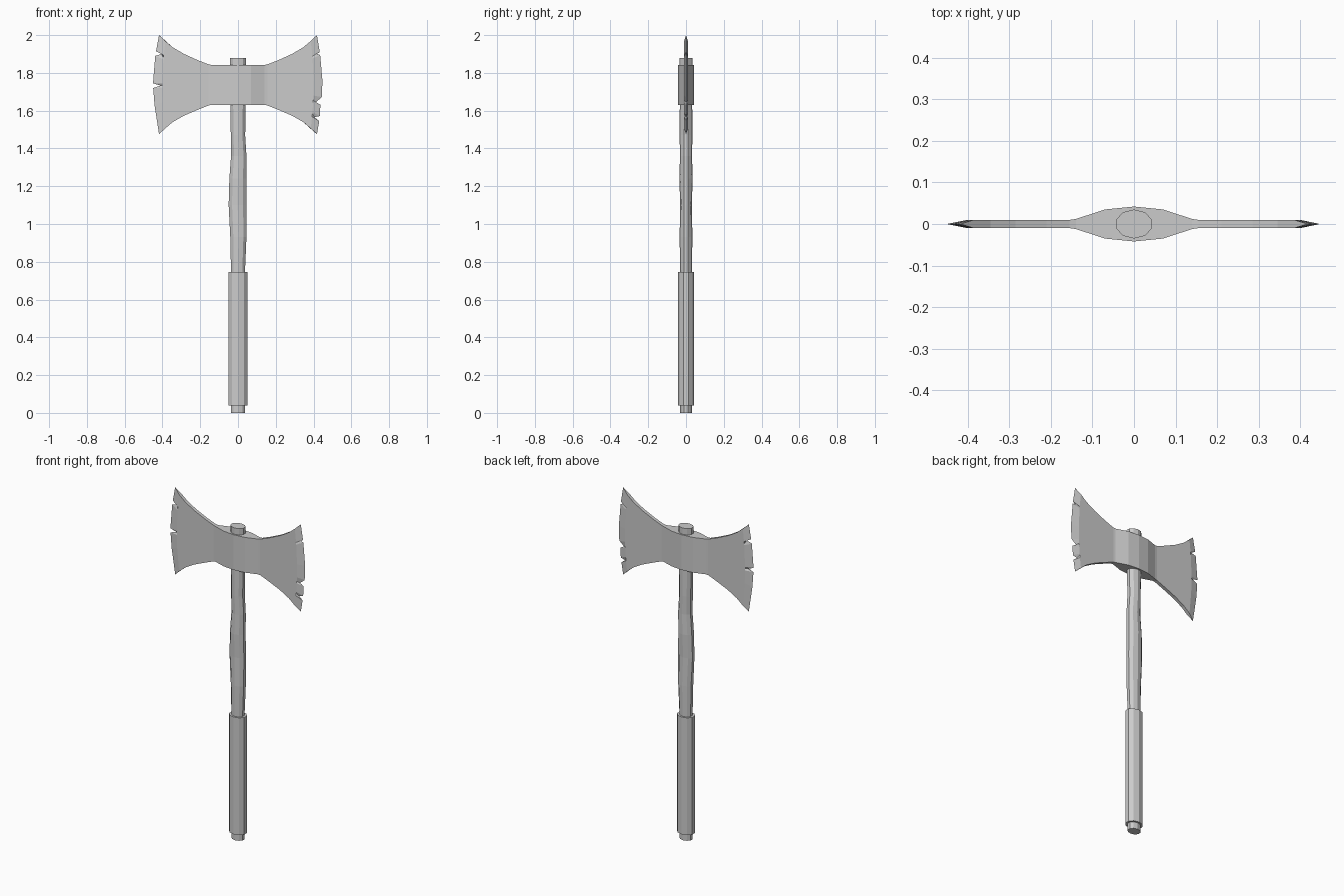
import bpy, bmesh, math

if "Cube" in bpy.data.objects:
    bpy.data.objects.remove(bpy.data.objects["Cube"])


def finish(bm, name):
    bmesh.ops.remove_doubles(bm, verts=bm.verts, dist=1e-5)
    bmesh.ops.recalc_face_normals(bm, faces=bm.faces)
    me = bpy.data.meshes.new(name)
    bm.to_mesh(me)
    bm.free()
    ob = bpy.data.objects.new(name, me)
    bpy.context.collection.objects.link(ob)
    return ob


def lofted_rod(name, rings, sides=10):
    """rings: (z, centre x, radius x, radius y)"""
    bm = bmesh.new()
    loops = []
    for z, cx, rx, ry in rings:
        loops.append([bm.verts.new((cx + rx * math.cos(a), ry * math.sin(a), z))
                      for a in (math.pi / 2 + 2 * math.pi * i / sides for i in range(sides))])
    for a, b in zip(loops, loops[1:]):
        for i in range(sides):
            j = (i + 1) % sides
            bm.faces.new((a[i], a[j], b[j], b[i]))
    bm.faces.new(loops[0][::-1])
    bm.faces.new(loops[-1])
    return finish(bm, name)


# Slightly uneven wooden shaft
lofted_rod("shaft", [
    (0.00, 0, .039, .031), (0.75, 0, .039, .031), (0.93, .002, .045, .034),
    (1.10, -.002, .050, .031), (1.24, -.001, .047, .035), (1.36, .004, .043, .032),
    (1.47, 0, .040, .034), (1.62, 0, .043, .033), (1.88, 0, .045, .035)])

# Wrapped grip
lofted_rod("grip", [(0.04, 0, .053, .042), (0.745, 0, .053, .042)])

# Double-bitted head: stations are (x, top z, bottom z, half thickness)
STATIONS = [(0, 1.842, 1.63, .042), (.07, 1.842, 1.63, .035), (.14, 1.842, 1.63, .012),
            (.155, 1.845, 1.628, .010), (.21, 1.866, 1.606, .010),
            (.285, 1.90, 1.574, .010), (.345, 1.935, 1.54, .010)]
# Cutting edges with nicks, top to bottom: (x, z)
RIGHT_EDGE = [(.418, 2.0), (.433, 1.91), (.402, 1.905), (.435, 1.895), (.447, 1.76),
              (.444, 1.672), (.412, 1.645), (.436, 1.632), (.434, 1.572),
              (.405, 1.565), (.43, 1.545), (.418, 1.475)]
LEFT_EDGE = [(.418, 2.0), (.434, 1.915), (.405, 1.90), (.438, 1.89), (.45, 1.745),
             (.41, 1.733), (.449, 1.72), (.442, 1.63), (.418, 1.475)]
MID_Z = 1.737


def blade(bm, sign, edge):
    cols = []
    for x, zt, zb, t in STATIONS:
        cols.append([bm.verts.new((sign * x, y, z))
                     for y, z in ((-t, zt), (-t, zb), (t, zb), (t, zt))])
    for a, b in zip(cols, cols[1:]):
        for i in range(4):
            j = (i + 1) % 4
            bm.faces.new((a[i], a[j], b[j], b[i]))
    # Sharpened bevel running to the nicked edge
    tip, front, back = [], [], []
    for x, z in edge:
        d = (z - MID_Z) / .263
        xi, zi = sign * (.400 - .015 * d * d), MID_Z + .88 * (z - MID_Z)
        tip.append(bm.verts.new((sign * x, 0, z)))
        front.append(bm.verts.new((xi, -.010, zi)))
        back.append(bm.verts.new((xi, .010, zi)))
    last = cols[-1]
    bm.faces.new([last[1], last[0]] + front)
    bm.faces.new([last[2], last[3]] + back)
    bm.faces.new((last[0], last[3], back[0], tip[0], front[0]))
    bm.faces.new((last[1], last[2], back[-1], tip[-1], front[-1]))
    for i in range(len(edge) - 1):
        bm.faces.new((front[i], front[i + 1], tip[i + 1], tip[i]))
        bm.faces.new((back[i], back[i + 1], tip[i + 1], tip[i]))


bm = bmesh.new()
blade(bm, 1, RIGHT_EDGE)
blade(bm, -1, LEFT_EDGE)
finish(bm, "axe_head")
